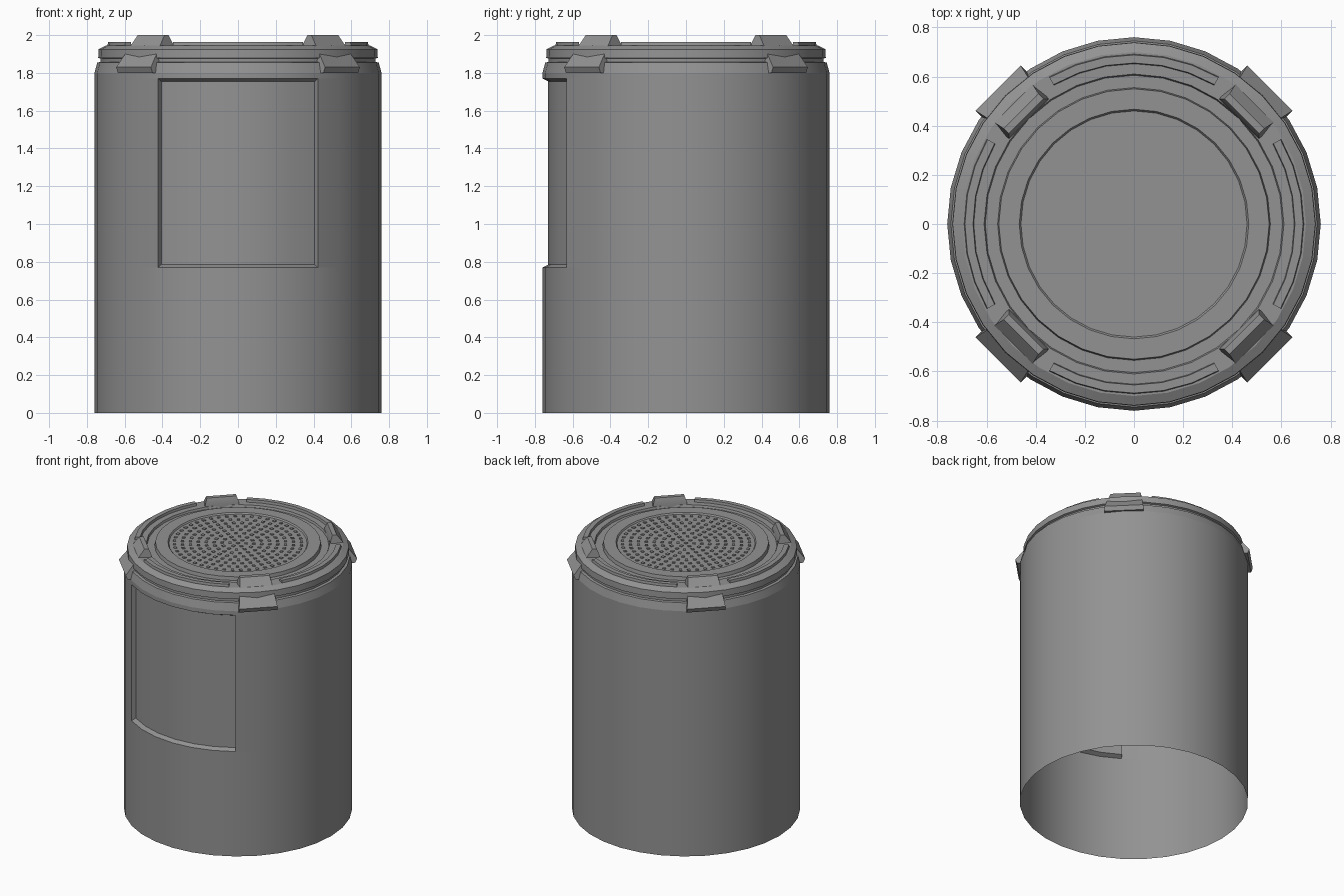
import bpy, bmesh
from math import radians, sin, cos, tau
from mathutils import Matrix

cube = bpy.data.objects.get("Cube")
if cube:
    bpy.data.objects.remove(cube, do_unlink=True)

SIDES = 32
FRONT = radians(-90)
HALF = 3 * tau / SIDES          # half angle of the front recess

grey = bpy.data.materials.new("matte grey")
grey.use_nodes = True
grey.diffuse_color = (0.29, 0.29, 0.29, 1)
bsdf = next(n for n in grey.node_tree.nodes if n.type == 'BSDF_PRINCIPLED')
bsdf.inputs["Base Color"].default_value = grey.diffuse_color
bsdf.inputs["Roughness"].default_value = 0.7


def finish(name, bm):
    mesh = bpy.data.meshes.new(name)
    bm.to_mesh(mesh)
    bm.free()
    mesh.materials.append(grey)
    obj = bpy.data.objects.new(name, mesh)
    bpy.context.collection.objects.link(obj)
    bpy.ops.object.select_all(action='DESELECT')
    obj.select_set(True)
    bpy.context.view_layer.objects.active = obj
    bpy.ops.object.shade_smooth_by_angle(angle=radians(25))
    return obj


def sweep(name, profile, start=0.0, end=tau, steps=SIDES, caps=False):
    """Turn an (r, z) profile about z from one angle to another."""
    bm = bmesh.new()
    rings = []
    for i in range(steps + 1):
        a = start + (end - start) * i / steps
        rings.append([bm.verts.new((r * cos(a), r * sin(a), z)) for r, z in profile])
    for a, b in zip(rings, rings[1:]):
        for j in range(len(profile) - 1):
            bm.faces.new((a[j], b[j], b[j + 1], a[j + 1]))
    if caps:
        bm.faces.new(rings[0])
        bm.faces.new(rings[-1][::-1])
    bmesh.ops.remove_doubles(bm, verts=bm.verts, dist=1e-5)
    return finish(name, bm)


# Open-bottomed body, leaving a gap for the front recess
R = 0.76
LOW, HIGH = 0.77, 1.77
sweep("body_lower", [(R, 0), (R, LOW)])
sweep("body_middle", [(R, LOW), (R, HIGH)], FRONT + HALF, FRONT - HALF + tau, SIDES - 6)
sweep("body_upper", [(R, HIGH), (R, 1.80)])
sweep("front_recess", [(R, LOW), (0.73, LOW + 0.015), (0.73, HIGH - 0.015), (R, HIGH)],
      FRONT - HALF, FRONT + HALF, 6, caps=True)

# Stepped lid
sweep("lid", [(R, 1.80), (0.745, 1.855), (0.727, 1.858), (0.727, 1.875),
              (0.74, 1.88), (0.738, 1.925), (0.70, 1.945), (0.61, 1.945),
              (0.605, 1.93), (0.555, 1.93), (0.55, 1.955),
              (0.467, 1.955), (0.46, 1.945), (0, 1.945)])

# Raised curved bars between the clamps
for k, side in enumerate(("left", "back", "right", "front")):
    mid = k * tau / 4
    sweep(side + "_lid_bar", [(0.692, 1.94), (0.688, 1.963), (0.655, 1.963), (0.651, 1.94)],
          mid - radians(30), mid + radians(30), 6, caps=True)

# Corner clamps: (radius, height, half width)
section = [(0.735, 1.80, 0.13), (0.77, 1.80, 0.13), (0.782, 1.83, 0.13),
           (0.65, 2.0, 0.10), (0.62, 2.0, 0.10), (0.605, 1.96, 0.114), (0.605, 1.9, 0.114)]
for k, corner in enumerate(("back_left", "back_right", "front_right", "front_left")):
    bm = bmesh.new()
    near = [bm.verts.new((r, -w, z)) for r, z, w in section]
    far = [bm.verts.new((r, w, z)) for r, z, w in section]
    n = len(section)
    for j in range(n):
        m = (j + 1) % n
        bm.faces.new((near[j], far[j], far[m], near[m]))
    bm.faces.new(near)
    bm.faces.new(far[::-1])
    bmesh.ops.recalc_face_normals(bm, faces=bm.faces)
    bm.transform(Matrix.Rotation(radians(45 + 90 * k), 4, 'Z'))
    finish(corner + "_clamp", bm)

# Small square studs in rings on the centre plate
bm = bmesh.new()
for ring in range(9):
    count = max(1, 6 * ring)
    for i in range(count):
        place = (Matrix.Rotation(tau / 4 + tau * i / count, 4, 'Z')
                 @ Matrix.Translation((ring * 0.053, 0, 1.947))
                 @ Matrix.Diagonal((0.02, 0.02, 0.008, 1)))
        bmesh.ops.create_cube(bm, size=1, matrix=place)
finish("plate_studs", bm)
